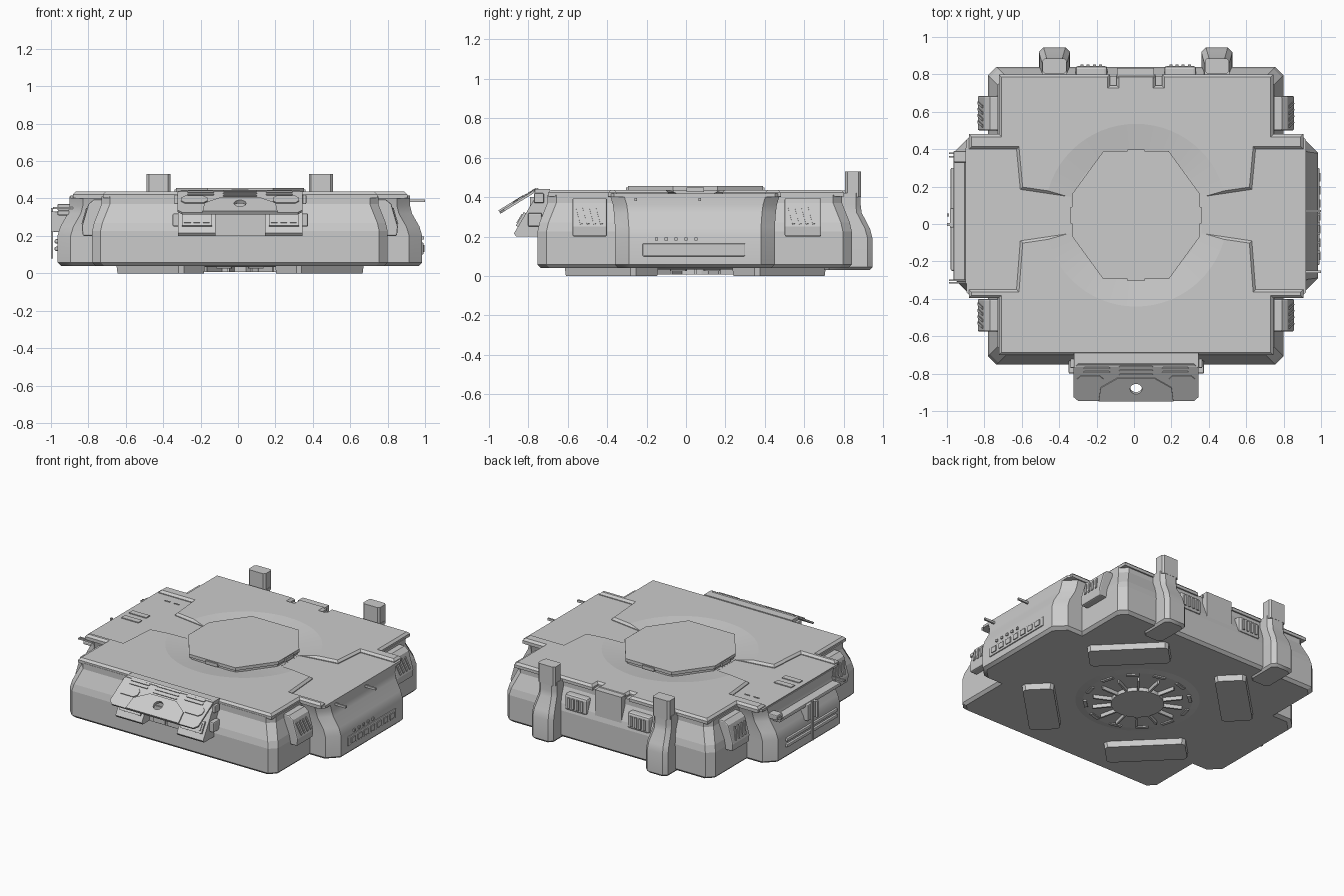
import bpy, bmesh, math
from mathutils import Vector

if "Cube" in bpy.data.objects:
    bpy.data.objects.remove(bpy.data.objects["Cube"])

CX, CY = 0.011, 0.047          # centre of the main block and the roof hatch


def material(name, v):
    m = bpy.data.materials.new(name)
    m.diffuse_color = (v, v, v, 1)
    m.use_nodes = True
    m.node_tree.nodes["Principled BSDF"].inputs["Base Color"].default_value = m.diffuse_color
    return m


GREY = material("hull grey", 0.6)


def loft(name, rings, rot=None, loc=None, bevel=0, smooth=False):
    """Skin a list of equal rings of 3D points and cap both ends."""
    bm = bmesh.new()
    vs = [[bm.verts.new(p) for p in r] for r in rings]
    n = len(rings[0])
    for a, b in zip(vs, vs[1:]):
        for i in range(n):
            j = (i + 1) % n
            bm.faces.new((a[i], a[j], b[j], b[i]))
    bm.faces.new(vs[0][::-1])
    bm.faces.new(vs[-1])
    bmesh.ops.recalc_face_normals(bm, faces=bm.faces)
    me = bpy.data.meshes.new(name)
    bm.to_mesh(me)
    bm.free()
    me.materials.append(GREY)
    ob = bpy.data.objects.new(name, me)
    bpy.context.collection.objects.link(ob)
    if rot:
        ob.rotation_euler = rot
    if loc:
        ob.location = loc
    if bevel:
        mod = ob.modifiers.new("bevel", 'BEVEL')
        mod.width, mod.segments, mod.angle_limit = bevel, 2, math.radians(40)
    if smooth:
        bpy.context.view_layer.objects.active = ob
        ob.select_set(True)
        bpy.ops.object.shade_smooth_by_angle(angle=math.radians(35))
        ob.select_set(False)
    return ob


def crect(x0, x1, y0, y1, c, z):
    """Rectangle with cut corners, as a ring at height z."""
    return [(x0 + c, y0, z), (x1 - c, y0, z), (x1, y0 + c, z), (x1, y1 - c, z),
            (x1 - c, y1, z), (x0 + c, y1, z), (x0, y1 - c, z), (x0, y0 + c, z)]


def circle(r, z, n=64, cx=CX, cy=CY):
    return [(cx + r * math.cos(2 * math.pi * i / n), cy + r * math.sin(2 * math.pi * i / n), z)
            for i in range(n)]


def box(name, x0, x1, y0, y1, z0, z1, bevel=0):
    return loft(name, [[(x0, y0, z), (x1, y0, z), (x1, y1, z), (x0, y1, z)] for z in (z0, z1)], bevel=bevel)


def turned_box(name, loc, size, rot):
    a, b, c = (s / 2 for s in size)
    return loft(name, [[(-a, -b, z), (a, -b, z), (a, b, z), (-a, b, z)] for z in (-c, c)], rot, loc)


def inset(poly, d, z):
    """Mitred inset of a counter-clockwise outline."""
    out = []
    for i, p in enumerate(poly):
        p, a, b = Vector(p), Vector(poly[i - 1]), Vector(poly[(i + 1) % len(poly)])
        e, f = (p - a).normalized(), (b - p).normalized()
        n, m = Vector((-e.y, e.x)), Vector((-f.y, f.x))
        q = p + (n + m) * d / (1 + n.dot(m))
        out.append((q.x, q.y, z))
    return out


def cut(ob, cutter):
    mod = ob.modifiers.new("cut", 'BOOLEAN')
    mod.operation, mod.object, mod.solver = 'DIFFERENCE', cutter, 'EXACT'
    cutter.hide_render = True
    cutter.hide_viewport = False
    bpy.context.view_layer.objects.active = ob
    bpy.ops.object.modifier_apply(modifier=mod.name)


# main block and the wide side block
loft("main_block", [crect(-.78 + d, .80 - d, -.752 + d, .84 - d, .045, z) for z, d in
     ((.04, .018), (.058, 0), (.225, 0), (.27, .01), (.37, .05), (.41, .05))])
loft("side_block", [crect(-.965 + d, .985 - d, -.36 - e, .45 + e, .07, z) for z, d, e in
     ((.04, .018, -.018), (.058, 0, 0), (.2, 0, 0), (.25, .015, 0), (.32, .055, .005), (.36, .065, .01),
      (.41, .065, .025))], smooth=True)

# roof: low deck, raised deck with side trays and channels, shallow round dish
loft("low_roof", [crect(-.895, .92, -.395, .48, .03, z) for z in (.40, .417)])
right = [(.745, -.70), (.745, -.395), (.905, -.395), (.905, -.35), (.65, -.35), (.63, -.09), (.36, -.05),
         (.36, .145), (.63, .185), (.65, .40), (.905, .40), (.905, .48), (.745, .48), (.745, .80)]
# rear notches either side of the central panel
rear = [(.15, .80), (.15, .74), (.115, .74), (.115, .80)]
half = right + rear
outline = half + [(2 * CX - x, y) for x, y in reversed(half)]
roof = loft("raised_roof", [inset(outline, d, z) for z, d in ((.402, 0), (.422, 0), (.436, .014))])
dish = loft("dish_cutter", [circle(.35, .4175), circle(.49, .4362), circle(.49, .46)])
cut(roof, dish)
bpy.data.objects.remove(dish)


def octagon(s, z):
    a, b, c = .342 * s, .175 * s, .113 * s
    return [(CX + x, CY + y, z) for x, y in
            ((b, -a), (a, -c), (a, c), (b, a), (-b, a), (-a, c), (-a, -c), (-b, -a))]


loft("roof_hatch", [octagon(s, z) for s, z in ((.97, .41), (.97, .432), (1, .434), (1, .455))])
for i in range(4):
    a = i * math.pi / 2
    turned_box("hatch_hinge", (CX + .342 * math.cos(a), CY + .342 * math.sin(a), .437), (.018, .09, .022), (0, 0, a))

# rear exhaust towers, vents and central panel
for cx in (-.425, .443):
    loft("rear_tower", [crect(cx - w, cx + w, .70, y, .025, z) for z, w, y in
         ((.03, .07, .93), (.045, .083, .945), (.19, .083, .945), (.24, .08, .932), (.32, .068, .89),
          (.36, .067, .885), (.42, .067, .885))], smooth=True)
    loft("chimney", [crect(cx - .064, cx + .064, .805, .886, .012, z) for z in (.40, .53)])
for cx in (-.228, .247):
    box("rear_vent", cx - .085, cx + .085, .78, .845, .24, .35, .015)
    for k in range(4):
        x = cx - .05 + k * .033
        box("rear_vent_slat", x - .008, x + .008, .83, .853, .26, .33)
box("rear_panel", -.092, .108, .78, .833, .06, .432)

# front bay: sloped cheeks with windows, door and canopy with a round hole
cheek = [(-.86, .20), (-.872, .215), (-.745, .43), (-.68, .43), (-.68, .20)]
for x0, x1 in ((-.32, -.12), (.145, .345)):
    loft("front_cheek", [[(x, y, z) for y, z in cheek] for x in (x0, x1)])
    c = (x0 + x1) / 2
    slope = math.atan2(.215, .127)
    turned_box("cheek_window_frame", (c, -.834, .285), (.16, .08, .018), (slope, 0, 0))
    for k in (-1, 0, 1):
        turned_box("cheek_window", (c + k * .05, -.839, .288), (.035, .05, .016), (slope, 0, 0))
for x0, x1 in ((-.35, -.31), (.335, .375)):
    box("bay_side_lug", x0, x1, -.80, -.73, .25, .32, .008)
    box("bay_upper_lug", x0 + .01, x1 - .01, -.77, -.72, .37, .42, .005)
box("bay_door", -.12, .145, -.79, -.70, .20, .40)
for x0, x1 in ((-.085, .005), (.02, .11)):
    box("door_leaf", x0, x1, -.798, -.78, .205, .32)
tilt, at = (math.atan2(.12, .195), 0, 0), (CX, -.845, .381)
canopy = loft("front_canopy", [crect(-.335, .335, -.115, .115, .025, z) for z in (-.006, .006)], tilt, at)
trap = [(-.20, -.115), (.20, -.115), (.19, -.03), (.10, .03), (-.10, .03), (-.19, -.03)]
crest = loft("canopy_crest", [[(x, y, z) for x, y in trap] for z in (.004, .014)], tilt, at)
hole = loft("hole_cutter", [circle(.032, z, 24, 0, -.035) for z in (-.05, .05)], tilt, at)
bpy.context.view_layer.update()
cut(canopy, hole)
cut(crest, hole)
bpy.data.objects.remove(hole)
for s in (-1, 1):
    loft("canopy_side_plate", [crect(s * .245 - .07, s * .245 + .07, -.025, .045, .02, z) for z in (.004, .012)], tilt, at)
    for y in (.065, .09):
        loft("canopy_bar", [crect(s * .21 - .07, s * .21 + .07, y - .007, y + .007, .004, z) for z in (.004, .012)], tilt, at)
for y in (.05, .075, .1):
    loft("canopy_mid_bar", [crect(-.09, .09, y - .006, y + .006, .004, z) for z in (.004, .011)], tilt, at)
box("canopy_root", -.32, .345, -.765, -.69, .41, .44)

# corner vent pods on the main block's side walls
for s, wall in ((1, .80), (-1, .78)):
    for y0, y1 in ((-.575, -.40), (.50, .685)):
        pod = [(wall - .07, .395), (wall - .01, .395), (wall + .02, .37), (wall + .055, .25),
               (wall + .05, .20), (wall - .03, .20)]
        loft("corner_pod", [[(s * x, y, z) for x, z in pod] for y in (y0, y1)], bevel=.008)
        for k in range(4):
            y = y0 + .035 + k * .034
            turned_box("pod_slat", (s * (wall + .038), y, .305), (.014, .014, .09), (.25, -s * .28, 0))

# right side: rods, window strip and low housings
for y in (-.255, .07):
    box("right_rod", .88, 1.0, y - .006, y + .006, .38, .395)
box("right_strip", .97, .992, -.22, .30, .10, .165, .006)
for k in range(7):
    y = -.17 + k * .07
    box("right_strip_window", .985, .998, y - .022, y + .022, .115, .15)
for k in range(5):
    y = -.15 + k * .05
    box("right_stud", .97, .994, y - .008, y + .008, .18, .196)

# left side: equipment boxes, pipes, mast and rods
box("left_upper_box", -.965, -.85, .33, .39, .335, .37, .006)
box("left_shelf", -.965, -.87, -.30, .36, .31, .335, .006)
box("left_mid_box", -.985, -.90, -.02, .085, .22, .33, .006)
box("left_mast", -1.0, -.988, .04, .055, .08, .35)
box("left_mast_fin", -1.0, -.955, -.01, .005, .22, .33)
for z in (.12, .16):
    box("left_pipe", -.98, -.955, -.25, .30, z, z + .022, .006)
for y in (-.315, -.30, .36, .378):
    box("left_rod", -.99, -.87, y - .004, y + .004, .345, .355)

# small roof plates on the left tray
for y in (.068, -.017):
    box("roof_plate", -.86, -.73, y - .02, y + .02, .415, .423)
for x in (-.765, -.695):
    box("roof_slot", x - .02, x + .02, .325, .332, .415, .421)

# underside: four diagonal pads, round plinth, fan and slots
for k in range(4):
    a = math.pi / 4 + k * math.pi / 2
    loft("ground_pad", [crect(-.10 + d, .10 - d, -.255 + d, .255 - d, .02, z) for z, d in ((0, .004), (.045, 0))],
         (0, 0, a), (CX + .6 * math.cos(a), CY + .6 * math.sin(a), 0))
loft("under_plinth", [circle(.34, .033), circle(.40, .042)])
loft("fan_hub", [circle(.165, z, 32) for z in (.008, .042)])
for k in range(14):
    a = 2 * math.pi * k / 14
    turned_box("fan_blade", (CX + .22 * math.cos(a), CY + .22 * math.sin(a), .024), (.13, .012, .032), (0, 0, a))
for k in range(12):
    a = 2 * math.pi * (k + .5) / 12
    turned_box("plinth_slot", (CX + .325 * math.cos(a), CY + .325 * math.sin(a), .031), (.022, .08, .012), (0, 0, a))
